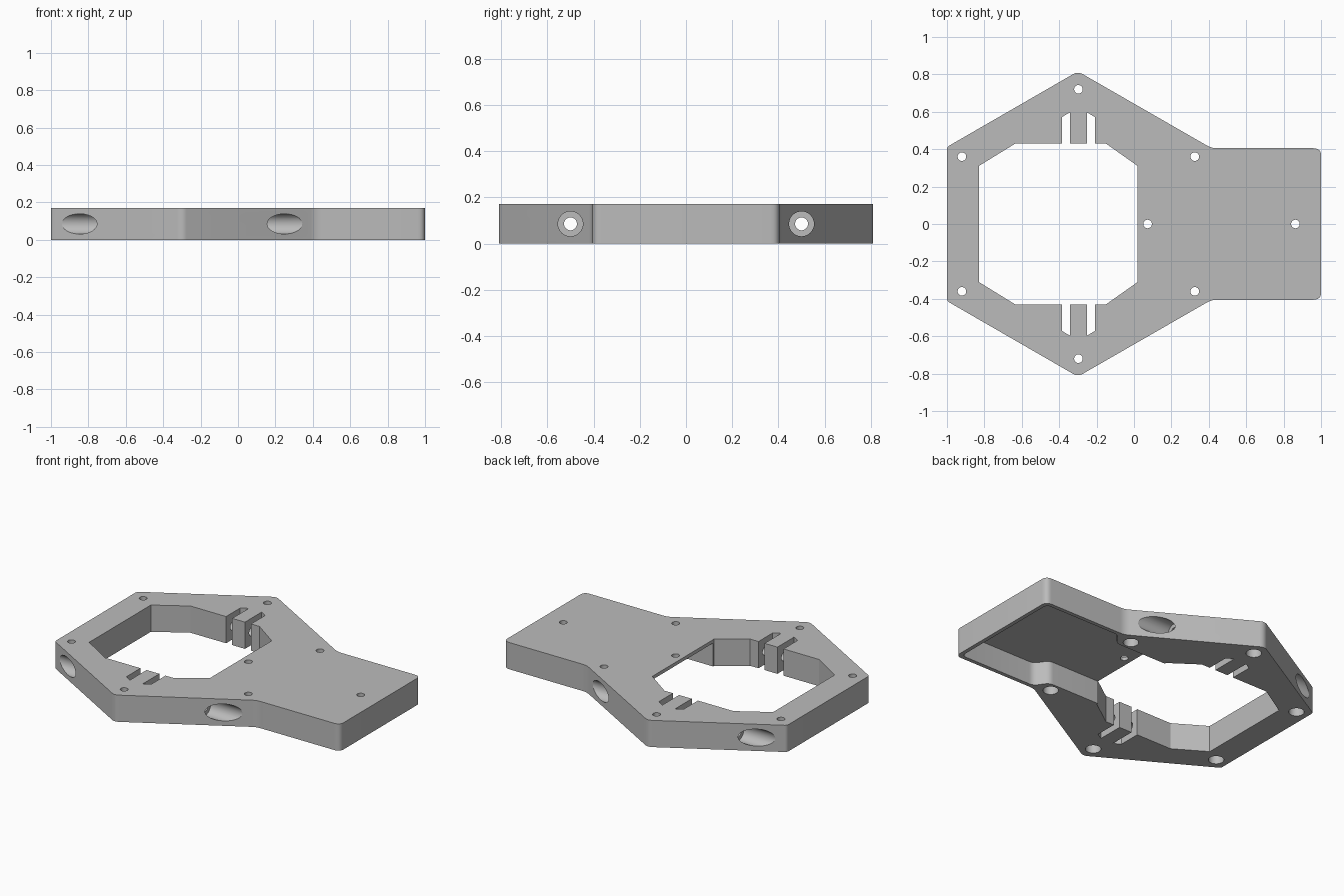
import bpy, bmesh, math
from mathutils import Vector, Matrix

cube = bpy.data.objects.get("Cube")
if cube:
    bpy.data.objects.remove(cube, do_unlink=True)

HEIGHT = 0.17
MID = HEIGHT / 2

grey = bpy.data.materials.new("plain grey")
grey.use_nodes = True
colour = (0.5, 0.5, 0.5, 1)
grey.diffuse_color = colour
grey.node_tree.nodes["Principled BSDF"].inputs["Base Color"].default_value = colour


def mirrored(half):
    """Close a half outline (y > 0) with its mirror image."""
    return half + [(x, -y, *r) for x, y, *r in reversed(half)]


def rounded(outline, steps=6):
    """Round each corner (x, y, reach) of an outline."""
    result = []
    for i, (x, y, *reach) in enumerate(outline):
        p = Vector((x, y))
        if not reach:
            result.append(p)
            continue
        a = p + (Vector(outline[i - 1][:2]) - p).normalized() * reach[0]
        b = p + (Vector(outline[(i + 1) % len(outline)][:2]) - p).normalized() * reach[0]
        for s in range(steps + 1):
            t = s / steps
            result.append(a * (1 - t) ** 2 + p * 2 * t * (1 - t) + b * t ** 2)
    return result


def make_object(name, bm):
    bmesh.ops.recalc_face_normals(bm, faces=bm.faces)
    mesh = bpy.data.meshes.new(name)
    bm.to_mesh(mesh)
    bm.free()
    obj = bpy.data.objects.new(name, mesh)
    bpy.context.collection.objects.link(obj)
    obj.data.materials.append(grey)
    return obj


def prism(name, outline, z0, z1):
    bm = bmesh.new()
    face = bm.faces.new([bm.verts.new((p[0], p[1], z0)) for p in outline])
    top = bmesh.ops.extrude_face_region(bm, geom=[face])["geom"]
    verts = [v for v in top if isinstance(v, bmesh.types.BMVert)]
    bmesh.ops.translate(bm, verts=verts, vec=(0, 0, z1 - z0))
    return make_object(name, bm)


def rod(name, centre, radius, length, axis="Z"):
    bm = bmesh.new()
    turn = Matrix.Rotation(math.pi / 2, 4, "Y") if axis == "X" else Matrix()
    bmesh.ops.create_cone(bm, cap_ends=True, segments=32, radius1=radius, radius2=radius,
                          depth=length, matrix=Matrix.Translation(centre) @ turn)
    return make_object(name, bm)


# Hexagonal frame with a rectangular tab
body = prism("mounting_frame", rounded(mirrored([
    (1, 0.405, 0.04), (0.415, 0.405, 0.03), (-0.3, 0.816, 0.03), (-1, 0.412, 0.015)])), 0, HEIGHT)

# Central opening and the shallow-roofed pocket under the tab
cutters = [
    prism("opening_cutter", mirrored([
        (0.02, 0.31), (-0.15, 0.43), (-0.635, 0.43), (-0.83, 0.31)]), -0.1, 0.3),
    prism("pocket_cutter", rounded(mirrored([
        (0.975, 0.38, 0.03), (0.44, 0.38, 0.03), (0.385, 0.3, 0.03), (-0.05, 0.3)])),
        -0.1, HEIGHT - 0.022),
]

for side in (1, -1):
    # Slots either side of each tooth
    for edge in (1, -1):
        inner, outer = -0.297 + edge * 0.045, -0.297 + edge * 0.088
        cutters.append(prism("slot_cutter", [
            (inner, side * 0.4), (outer, side * 0.4),
            (outer, side * 0.572), (inner, side * 0.597)], -0.1, 0.3))

    # Corner screw holes, counterbored from below
    for x, y in ((-0.297, 0.72), (-0.92, 0.36), (0.325, 0.36)):
        cutters.append(rod("screw_hole_cutter", (x, side * y, MID), 0.023, 0.4))
        cutters.append(rod("counterbore_cutter", (x, side * y, 0), 0.045, 0.13))

    # Long cross bolt hole with a recess at each end
    cutters.append(rod("cross_bolt_cutter", (-0.3, side * 0.5, MID), 0.028, 2, "X"))
    for x in (0.32, -0.92):
        cutters.append(rod("bolt_recess_cutter", (x, side * 0.5, MID), 0.054, 0.4, "X"))

# Centre line holes through the tab roof
for x in (0.073, 0.863):
    cutters.append(rod("centre_hole_cutter", (x, 0, MID), 0.023, 0.4))

for cutter in cutters:
    mod = body.modifiers.new(cutter.name, "BOOLEAN")
    mod.operation = "DIFFERENCE"
    mod.solver = "EXACT"
    mod.object = cutter

# Bake the cuts and drop the cutters
bpy.context.view_layer.update()
evaluated = body.evaluated_get(bpy.context.evaluated_depsgraph_get())
final_mesh = bpy.data.meshes.new_from_object(evaluated)
body.modifiers.clear()
body.data = final_mesh
for cutter in cutters:
    bpy.data.objects.remove(cutter, do_unlink=True)

bpy.ops.object.select_all(action="DESELECT")
body.select_set(True)
bpy.context.view_layer.objects.active = body
bpy.ops.object.shade_smooth_by_angle(angle=math.radians(25))
